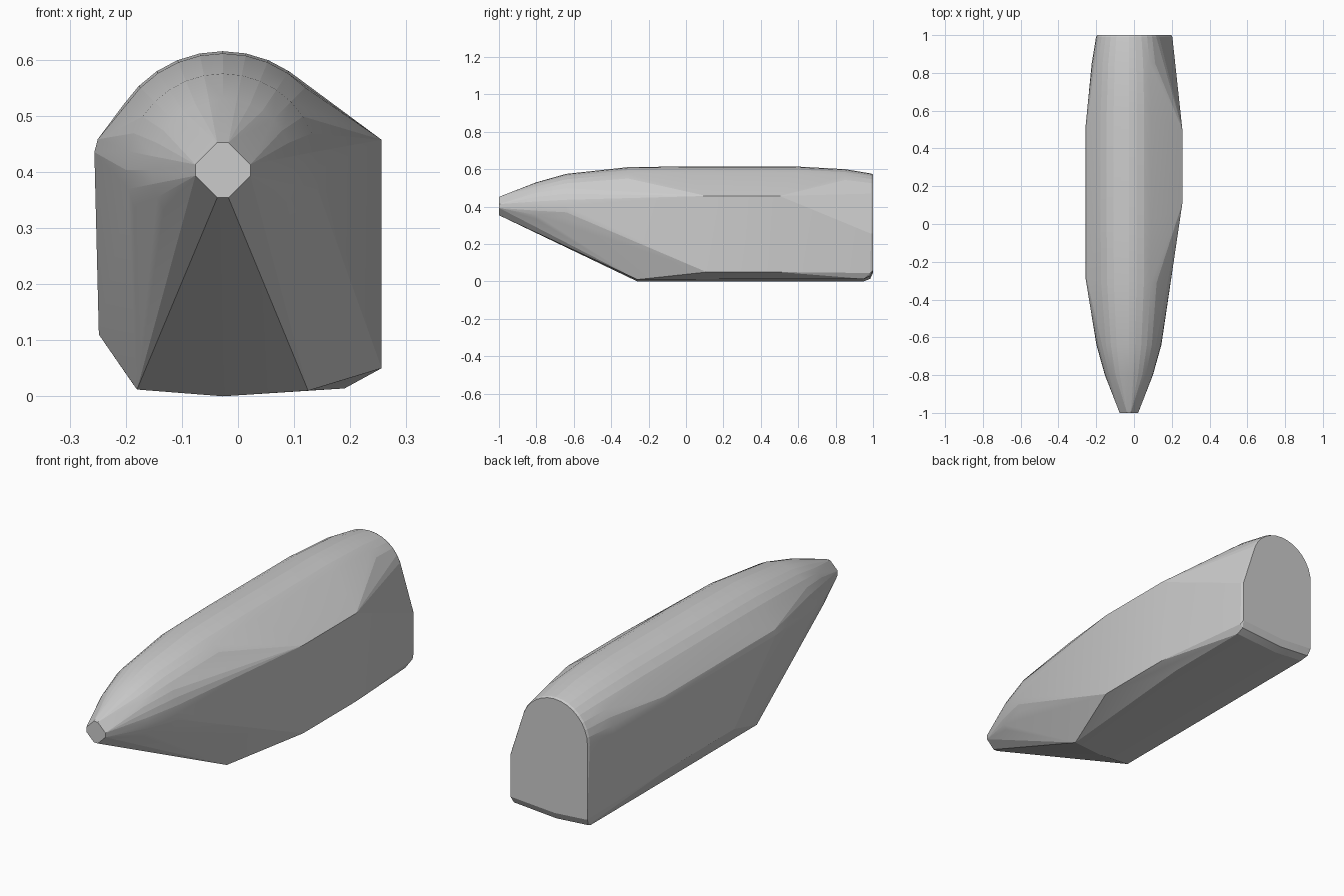
import bpy, bmesh
from math import sin, cos, tau

if "Cube" in bpy.data.objects:
    bpy.data.objects.remove(bpy.data.objects["Cube"])

CX, CZ = -0.027, 0.403
pts = []

def ring(y, r, n=32):
    for i in range(n):
        a = tau * i / n
        pts.append((CX + r * cos(a), y, CZ + r * sin(a)))

def rail(x, z, *ys):
    for y in ys:
        pts.append((x, y, z))

# Round upper body, tapering to the nose and slightly to the tail
for y, r in [(-0.8, 0.127), (-0.64, 0.172), (-0.31, 0.208), (0, 0.212),
             (0.58, 0.212), (0.85, 0.197), (0.99, 0.174), (1, 0.169)]:
    ring(y, r)

# Blunt nose tip: diamond with clipped corners
for y, r, c in [(-0.99, 0.05, 0.011), (-1.0, 0.049, 0.01)]:
    for s in (-1, 1):
        for t in (-1, 1):
            pts.append((CX + s * r, y, CZ + t * c))
            pts.append((CX + s * c, y, CZ + t * r))

# Left flank
rail(-0.256, 0.435, -0.29, 0.52)
rail(-0.25, 0.458, -0.29, 0.52)
rail(-0.248, 0.11, 0.0, 0.5)

# Right flank
rail(0.256, 0.457, 0.11, 0.5)
rail(0.256, 0.05, 0.11, 0.5)

# Shallow V belly
rail(-0.18, 0.012, -0.26, 0.95)
rail(CX, 0.0, -0.26, 0.95)
rail(0.125, 0.01, -0.26)
rail(0.19, 0.014, 0.52, 0.95)

# Tail face with rounded lower rim
for y, d in [(0.985, 0.014), (1.0, 0.045)]:
    rail(-0.19, 0.012 + d, y)
    rail(CX, d, y)
    rail(0.19, 0.016 + d, y)
rail(0.203, 0.045, 0.985)
rail(0.203, 0.255, 0.99)
rail(0.197, 0.06, 1.0)
rail(0.197, 0.255, 1.0)
rail(-0.196, 0.06, 1.0)

# Skin the faceted shell around all sections
bm = bmesh.new()
for p in pts:
    bm.verts.new(p)
res = bmesh.ops.convex_hull(bm, input=bm.verts)
loose = [v for v in bm.verts if not v.link_faces]
bmesh.ops.delete(bm, geom=loose, context='VERTS')
bmesh.ops.recalc_face_normals(bm, faces=bm.faces)
me = bpy.data.meshes.new("hull_shell")
bm.to_mesh(me)
bm.free()
ob = bpy.data.objects.new("hull_shell", me)
bpy.context.collection.objects.link(ob)
bpy.context.view_layer.objects.active = ob
ob.select_set(True)
bpy.ops.object.shade_smooth_by_angle(angle=0.17)
